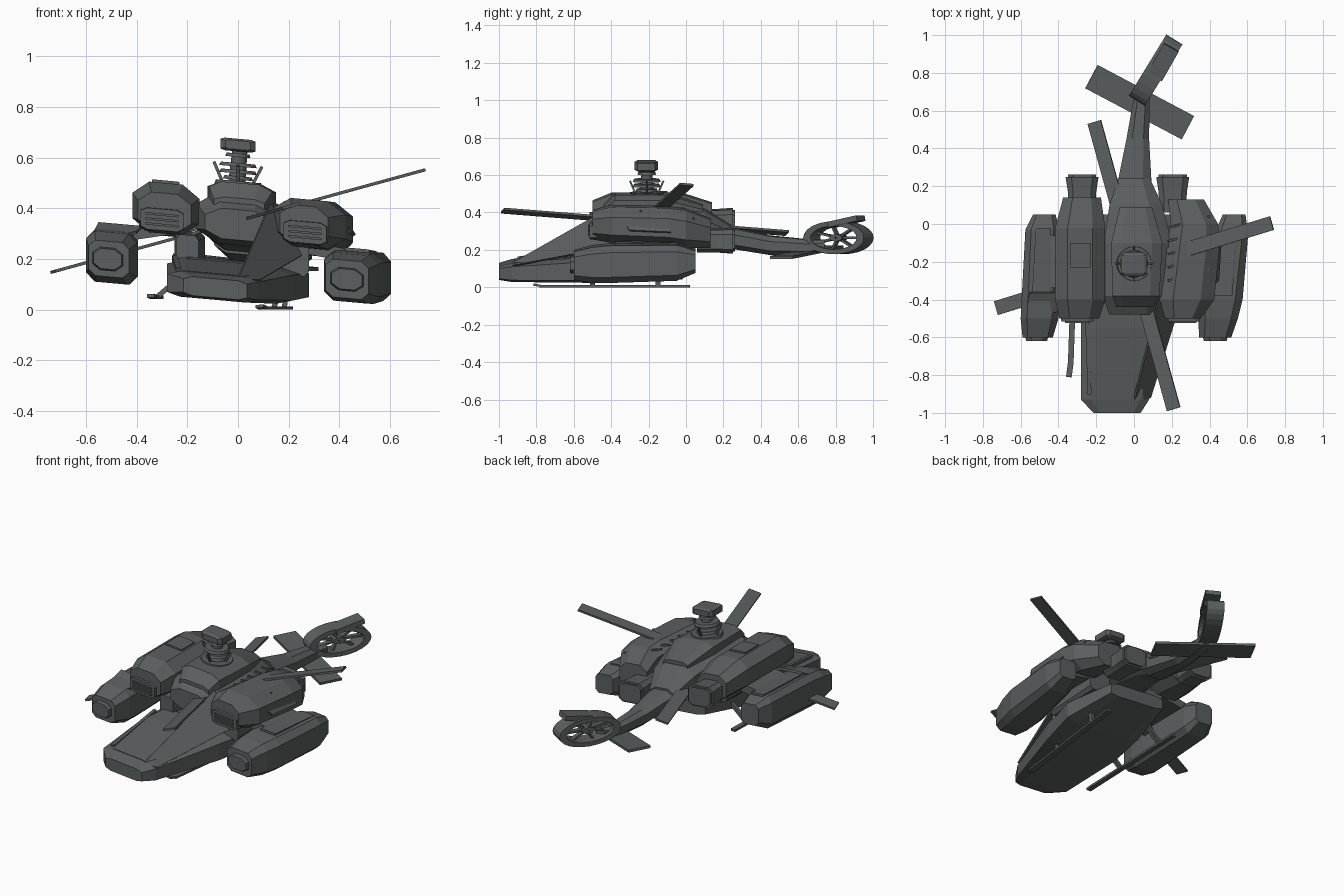
import bpy, bmesh, math
from mathutils import Vector, Matrix

if "Cube" in bpy.data.objects:
    bpy.data.objects.remove(bpy.data.objects["Cube"])

paint = bpy.data.materials.new("charcoal_grey")
paint.use_nodes = True
GREY = (0.105, 0.115, 0.115, 1)
paint.diffuse_color = GREY
paint.node_tree.nodes["Principled BSDF"].inputs["Base Color"].default_value = GREY


def finish(name, bm):
    bmesh.ops.recalc_face_normals(bm, faces=bm.faces)
    mesh = bpy.data.meshes.new(name)
    bm.to_mesh(mesh)
    bm.free()
    mesh.materials.append(paint)
    ob = bpy.data.objects.new(name, mesh)
    bpy.context.collection.objects.link(ob)
    return ob


def loft(name, sections, cut=0.25, tilt=0.09):
    """Chamfered-box sections (y, centre x, centre z, width, height) joined along y."""
    bm = bmesh.new()
    k = 1 - 2 * cut
    outline = [(-1, -k), (-k, -1), (k, -1), (1, -k), (1, k), (k, 1), (-k, 1), (-1, k)]
    rings = []
    for y, cx, cz, w, h in sections:
        rings.append([bm.verts.new((cx + u * w / 2, y, cz + v * h / 2 - u * w / 2 * tilt))
                      for u, v in outline])
    for a, b in zip(rings, rings[1:]):
        for i in range(8):
            j = (i + 1) % 8
            bm.faces.new((a[i], a[j], b[j], b[i]))
    bm.faces.new(rings[0])
    bm.faces.new(rings[-1])
    return finish(name, bm)


def plate(name, points, thick=0.012):
    """Thin sheet through a few corner points."""
    bm = bmesh.new()
    face = bm.faces.new([bm.verts.new(p) for p in points])
    face.normal_update()
    shift = face.normal * -thick
    new = bmesh.ops.extrude_face_region(bm, geom=[face], use_keep_orig=True)["geom"]
    bmesh.ops.translate(bm, vec=shift, verts=[g for g in new if isinstance(g, bmesh.types.BMVert)])
    return finish(name, bm)


def bar(name, a, b, width, thick, side=(1, 0, 0)):
    """Box running from a to b, its width lying along side."""
    a, b = Vector(a), Vector(b)
    run = b - a
    n = run.cross(Vector(side)).normalized()
    s = n.cross(run).normalized()
    bm = bmesh.new()
    bmesh.ops.create_cube(bm, size=1)
    m = Matrix((s * width, run, n * thick)).transposed().to_4x4()
    m.translation = (a + b) / 2
    bm.transform(m)
    return finish(name, bm)


def disc(name, centre, r1, r2, depth, tilt=0.09, sides=20):
    bm = bmesh.new()
    bmesh.ops.create_cone(bm, cap_ends=True, segments=sides, radius1=r1, radius2=r2, depth=depth)
    bm.transform(Matrix.Translation(centre) @ Matrix.Rotation(tilt, 4, 'Y'))
    return finish(name, bm)


def band(name, matrix, outer, inner, depth, sides=24):
    """Flat-sided elliptical ring in the local xy plane."""
    bm = bmesh.new()
    rings = []
    for (rx, ry), z in ((outer, -1), (outer, 1), (inner, 1), (inner, -1)):
        rings.append([bm.verts.new((rx * math.cos(t), ry * math.sin(t), z * depth / 2))
                      for t in (math.tau * i / sides for i in range(sides))])
    for a, b in zip(rings, rings[1:] + rings[:1]):
        for i in range(sides):
            j = (i + 1) % sides
            bm.faces.new((a[i], a[j], b[j], b[i]))
    bm.transform(matrix)
    return finish(name, bm)


# Lower hull with open cockpit, its one standing side wall and the rear flanks
loft("lower_hull", [(-1, -.09, .085, .25, .075), (-.93, -.1, .09, .36, .1),
                    (-.5, -.03, .11, .5, .14), (-.25, .02, .12, .52, .13),
                    (.05, .02, .15, .38, .08)], .14)
loft("cockpit_floor", [(-.92, -.11, .13, .24, .03), (-.55, -.06, .175, .36, .03),
                       (-.4, -.03, .18, .38, .03)], .1)
plate("canopy_wall", [(0, -.95, .12), (.09, -.92, .12), (.26, -.38, .22), (.13, -.42, .42)])
bar("canopy_rim", (-.235, -.9, .15), (-.25, -.46, .2), .02, .03)
loft("right_flank", [(-.42, -.2, .235, .09, .12), (-.05, -.19, .25, .12, .12)], .15)
loft("left_flank", [(-.4, .22, .205, .12, .14), (-.05, .21, .22, .14, .12)], .15)

# Fuselage and rotor housing
loft("fuselage", [(-.48, 0, .335, .26, .12), (-.38, 0, .355, .33, .2), (-.1, .02, .355, .36, .2),
                  (.1, .01, .33, .28, .17), (.24, 0, .275, .17, .11)])
loft("rotor_housing", [(-.44, .005, .41, .2, .06), (-.38, .01, .44, .25, .12),
                       (-.1, .015, .44, .27, .12), (.09, .01, .4, .17, .08)], .2)

# Tail boom, bent shrouded fan and stabilizer
loft("tail_boom", [(.18, 0, .275, .19, .11), (.45, .02, .225, .12, .1),
                   (.66, .04, .215, .085, .08), (.74, .07, .225, .06, .06)])
along = Vector((.52, .85, 0)).normalized()
normal = along.cross(Vector((0, 0, 1)))
fan = Matrix((along, Vector((0, 0, 1)), normal)).transposed().to_4x4()
fan.translation = (.115, .815, .265)
band("fan_shroud", fan, (.19, .088), (.145, .062), .1)
band("fan_hub", fan, (.04, .02), (.005, .003), .06, 12)
for i in range(7):
    t = math.tau * i / 7
    tip = fan @ Vector((.15 * math.cos(t), .065 * math.sin(t), 0))
    bar("fan_blade", fan.translation, tip, .03, .012, normal)
bar("tail_fin", (.11, .78, .335), (.198, .935, .37), .09, .03, normal)
bar("stabilizer", (-.225, .78, .215), (.285, .51, .16), .14, .015, (.47, .88, 0))

# Engines with intakes, exhausts and hatches
loft("right_engine", [(-.5, -.29, .385, .21, .15), (-.4, -.285, .4, .265, .2),
                      (-.02, -.285, .4, .265, .2), (.14, -.275, .37, .2, .16)])
loft("left_engine", [(-.5, .26, .335, .19, .15), (-.4, .28, .34, .29, .19),
                     (-.1, .315, .33, .28, .2), (.0, .32, .315, .25, .2),
                     (.13, .275, .29, .19, .15)])
for side, x, z, nx, nz in (("right", -.3, .355, -.275, .355), ("left", .265, .305, .205, .25)):
    loft(side + "_intake", [(-.515, x, z, .17, .085), (-.42, x, z, .18, .1)], .15)
    for i in range(3):
        h = z - .02 + .02 * i
        bar(side + "_intake_slat", (x - .065, -.517, h + .006), (x + .065, -.517, h - .006),
            .012, .009, (0, 1, 0))
    loft(side + "_exhaust", [(.06, nx, nz, .14, .12), (.17, nx, nz, .15, .12),
                             (.25, nx, nz, .175, .13)], .18)
    loft(side + "_exhaust_rim", [(.25, nx, nz, .15, .11), (.262, nx, nz, .15, .11)], .18)
loft("engine_hatch", [(-.23, -.285, .503, .11, .014), (-.1, -.285, .503, .11, .014)], .1)

# Torn skin on the damaged engine
for i in range(5):
    y = -.3 + .07 * i
    bar("torn_rod", (.18, y, .425), (.4, y + .06, .405 - .01 * i), .01, .01, (0, 1, 0))
plate("torn_skin", [(.36, -.38, .41), (.39, -.1, .4), (.455, -.08, .29), (.44, -.3, .3)])

# Side pods, their nose covers and stub wings
loft("right_pod", [(-.6, -.51, .2, .16, .14), (-.5, -.5, .205, .2, .2),
                   (-.4, -.495, .21, .2, .21), (-.03, -.485, .215, .18, .2),
                   (.05, -.475, .22, .12, .13)], .17)
loft("left_pod", [(-.6, .43, .12, .17, .15), (-.5, .445, .125, .21, .19),
                  (-.4, .46, .13, .23, .2), (-.05, .515, .135, .18, .19),
                  (.05, .53, .14, .12, .12)], .17)
loft("right_pod_nose", [(-.62, -.515, .2, .11, .08), (-.58, -.515, .2, .13, .1)])
loft("left_pod_nose", [(-.62, .43, .12, .12, .08), (-.58, .43, .12, .14, .1)])
loft("right_pod_hatch", [(-.38, -.49, .315, .1, .02), (-.02, -.48, .315, .08, .02)], .1)
loft("left_pod_hatch", [(-.38, .47, .232, .1, .02), (-.04, .51, .225, .08, .02)], .1)
bar("right_stub_wing", (-.48, -.2, .29), (-.15, -.2, .34), .28, .05, (0, 1, 0))
bar("left_stub_wing", (.5, -.2, .2), (.15, -.2, .27), .28, .05, (0, 1, 0))
plate("right_pod_shard", [(-.595, -.5, .25), (-.55, -.36, .335), (-.38, -.36, .32), (-.4, -.46, .3)])

# Fallen rotor cross
hub = Vector((0, -.22, .35))
u, v = Vector((.73, .225, .2)), Vector((.21, -.76, .06))
for direction, edge in ((u, v), (-u, v), (v, u), (-v, u)):
    bar("rotor_blade", hub + direction * .1, hub + direction, .075, .012, edge)

# Mast, swash discs and sight box
disc("mast", (0, -.21, .55), .035, .03, .16)
disc("mast_base", (0, -.21, .485), .1, .09, .045)
for z, r in ((.52, .06), (.545, .075), (.572, .075), (.61, .05)):
    disc("mast_disc", (0, -.21, z), r, r * .9, .014)
loft("sight_box", [(-.275, 0, .65, .1, .035), (-.26, 0, .65, .14, .05),
                   (-.165, 0, .65, .14, .05), (-.15, 0, .65, .1, .035)], .12)
for sx in (-1, 1):
    bar("control_rod", (sx * .055, -.21, .49), (sx * .095, -.21, .575 - sx * .01), .01, .012, (0, 1, 0))
    bar("cross_rod", (0, -.21 + sx * .055, .49), (0, -.21 + sx * .09, .57), .012, .01)

# Landing skids and struts
bar("left_skid", (.1, -.78, .006), (.2, .02, .006), .035, .012)
bar("left_skid_toe", (.085, -.81, .014), (.1, -.775, .007), .035, .012)
bar("right_skid", (-.335, -.74, .05), (-.31, -.02, .05), .03, .014)
bar("right_skid_toe", (-.345, -.81, .056), (-.335, -.735, .051), .03, .014)
for y in (-.5, -.15):
    bar("left_strut", (.165 + .12 * (y + .3), y, .01), (.2, y, .13), .025, .02, (0, 1, 0))
    bar("right_strut", (-.32, y, .05), (-.18, y, .17), .025, .02, (0, 1, 0))
